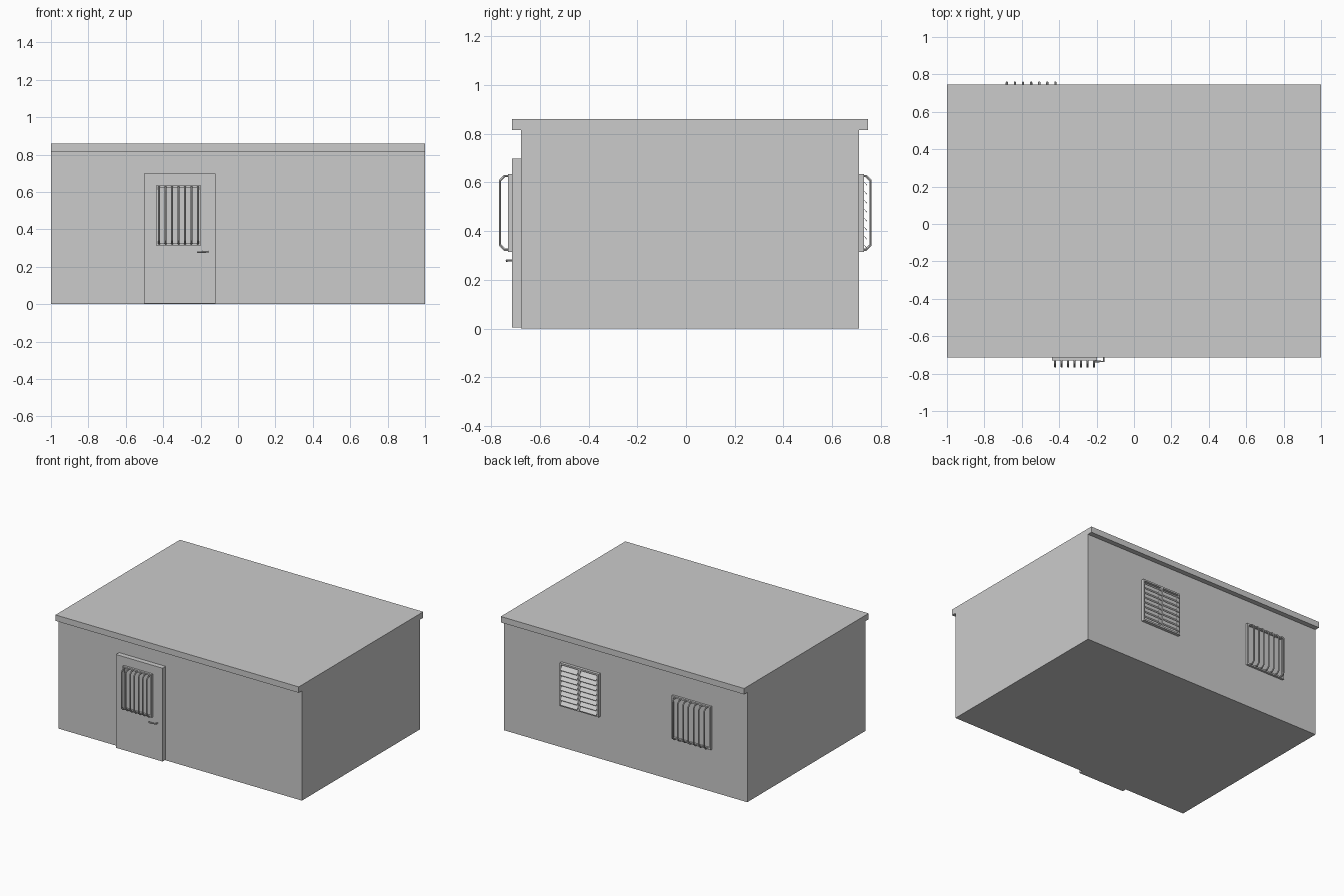
import bpy
from mathutils import Matrix

if "Cube" in bpy.data.objects:
    bpy.data.objects.remove(bpy.data.objects["Cube"])


def box(name, x0, x1, y0, y1, z0, z1):
    """Axis-aligned box given by its limits."""
    bpy.ops.mesh.primitive_cube_add(size=1)
    ob = bpy.context.object
    ob.name = name
    c = ((x0 + x1) / 2, (y0 + y1) / 2, (z0 + z1) / 2)
    size = (abs(x1 - x0), abs(y1 - y0), z1 - z0, 1)
    ob.data.transform(Matrix.Translation(c) @ Matrix.Diagonal(size))
    return ob


def frame(name, x0, x1, ya, yb, z0, z1, w):
    """Four-piece frame around an opening."""
    box(name + "_left", x0, x0 + w, ya, yb, z0, z1)
    box(name + "_right", x1 - w, x1, ya, yb, z0, z1)
    box(name + "_bottom", x0 + w, x1 - w, ya, yb, z0, z0 + w)
    box(name + "_top", x0 + w, x1 - w, ya, yb, z1 - w, z1)


def rod(name, points, radius):
    """Round bar swept along a path."""
    cu = bpy.data.curves.new(name, 'CURVE')
    cu.dimensions = '3D'
    cu.bevel_depth = radius
    cu.bevel_resolution = 1
    cu.use_fill_caps = True
    sp = cu.splines.new('POLY')
    sp.points.add(len(points) - 1)
    for p, co in zip(sp.points, points):
        p.co = (*co, 1)
    ob = bpy.data.objects.new(name, cu)
    bpy.context.collection.objects.link(ob)
    bpy.ops.object.select_all(action='DESELECT')
    ob.select_set(True)
    bpy.context.view_layer.objects.active = ob
    bpy.ops.object.convert(target='MESH')
    bpy.ops.object.shade_smooth_by_angle()


def barred_window(name, x0, x1, wall, out, bars_from, bars_to):
    """Framed pane with seven bent security bars; out is the outward y sign."""
    frame(name + "_frame", x0, x1, wall, wall + out * 0.016, Z0, Z1, 0.012)
    box(name + "_pane", x0 + 0.012, x1 - 0.012, wall, wall + out * 0.004,
        Z0 + 0.012, Z1 - 0.012)
    profile = [(0.0, Z1 - 0.009), (0.03, Z1 - 0.009), (0.048, Z1 - 0.028),
               (0.048, Z0 + 0.028), (0.03, Z0 + 0.009), (0.0, Z0 + 0.009)]
    for i in range(7):
        x = bars_from + (bars_to - bars_from) * i / 6
        rod(f"{name}_bar_{i + 1}", [(x, wall + out * d, z) for d, z in profile], 0.006)


Z0, Z1 = 0.315, 0.635
FRONT, BACK, DOOR = -0.678, 0.709, -0.715

# Building and flat roof slab
box("walls", -1, 1, FRONT, BACK, 0, 0.815)
box("roof", -1, 1, -0.715, 0.746, 0.815, 0.859)

# Door with barred window and lever handle
box("door", -0.502, -0.12, DOOR, FRONT, 0.005, 0.698)
barred_window("door_window", -0.438, -0.198, DOOR, -1, -0.422, -0.214)
rod("handle", [(-0.162, DOOR, 0.28), (-0.162, DOOR - 0.02, 0.28),
               (-0.218, DOOR - 0.02, 0.278)], 0.005)

# Barred back window
barred_window("back_window", -0.71, -0.39, BACK, 1, -0.68, -0.42)

# Louvred back window: frame, centre post and two columns of slats
L0, L1, MID = 0.207, 0.527, 0.367
frame("louvre_frame", L0, L1, BACK, BACK + 0.022, Z0, Z1, 0.012)
box("louvre_post", MID - 0.01, MID + 0.01, BACK, BACK + 0.022, Z0 + 0.012, Z1 - 0.012)
pitch = (Z1 - Z0 - 0.024) / 8
for col, (a, b) in enumerate([(L0 + 0.012, MID - 0.01), (MID + 0.01, L1 - 0.012)]):
    for i in range(8):
        z = Z0 + 0.012 + pitch * i
        slat = box(f"louvre_slat_{col + 1}_{i + 1}", a, b, BACK + 0.004, BACK + 0.034,
                   z, z + 0.003)
        for v in slat.data.vertices:  # tilt: inner edge raised
            if v.co.y < BACK + 0.02:
                v.co.z += pitch - 0.003
